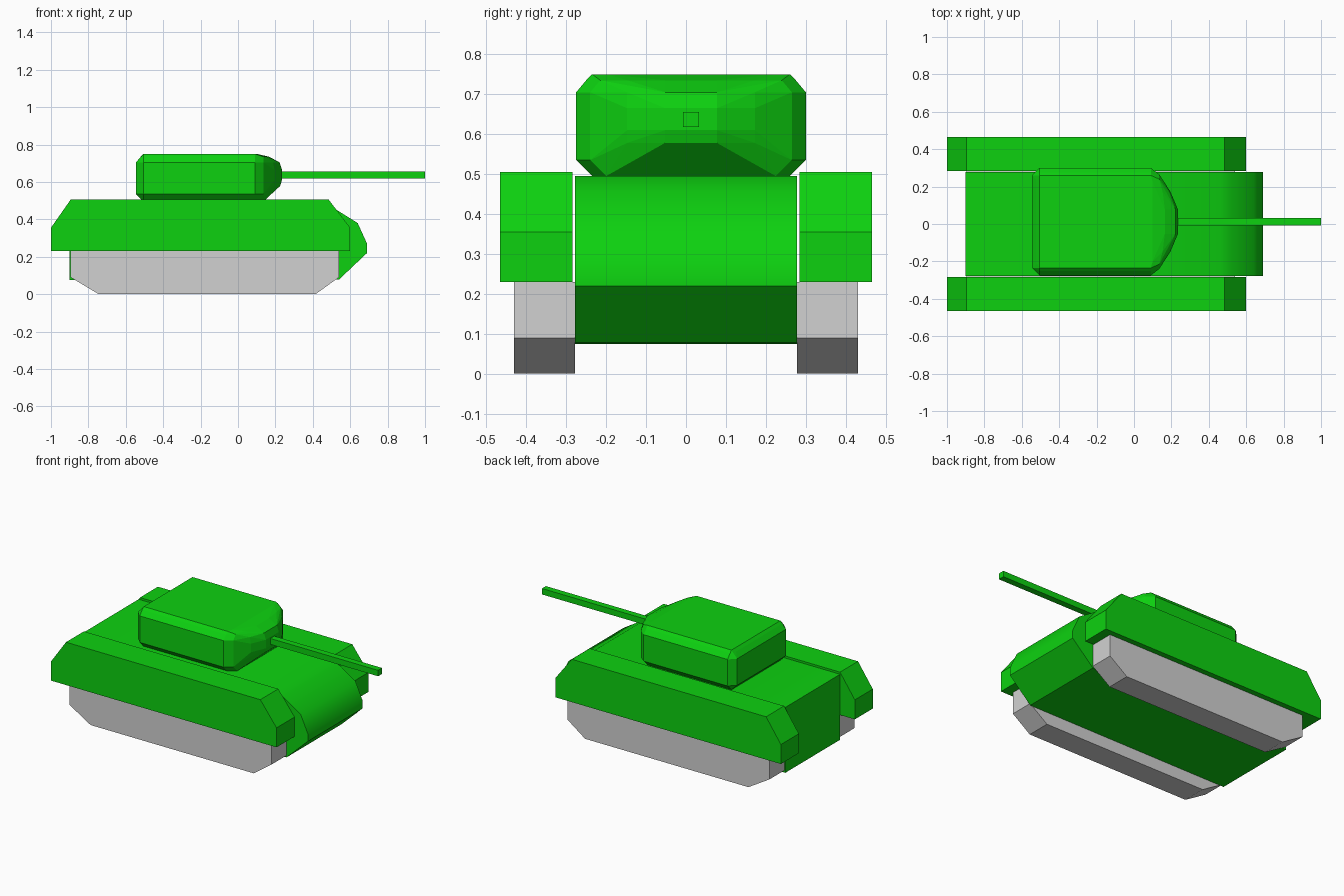
import bpy
import bmesh
import math

old = bpy.data.objects.get("Cube")
if old:
    bpy.data.objects.remove(old, do_unlink=True)


def make_material(name, colour):
    mat = bpy.data.materials.new(name)
    mat.use_nodes = True
    mat.diffuse_color = colour
    mat.node_tree.nodes["Principled BSDF"].inputs["Base Color"].default_value = colour
    return mat


GREEN = make_material("armour green", (0.004, 0.64, 0.005, 1))
GREY = make_material("track grey", (0.64, 0.64, 0.64, 1))


def finish(name, bm, mat):
    bmesh.ops.recalc_face_normals(bm, faces=bm.faces)
    mesh = bpy.data.meshes.new(name)
    bm.to_mesh(mesh)
    bm.free()
    mesh.materials.append(mat)
    obj = bpy.data.objects.new(name, mesh)
    bpy.context.collection.objects.link(obj)
    return obj


def extrude_profile(name, profile, y0, y1, mat):
    """Side profile in x and z, swept along y."""
    bm = bmesh.new()
    near, far = ([bm.verts.new((x, y, z)) for x, z in profile] for y in (y0, y1))
    bm.faces.new(near)
    bm.faces.new(far)
    for i in range(len(profile)):
        j = (i + 1) % len(profile)
        bm.faces.new((near[i], near[j], far[j], far[i]))
    return finish(name, bm, mat)


# Hull with a rounded nose
hull = extrude_profile("hull", [
    (-0.9, 0.075), (-0.9, 0.495), (0.46, 0.495), (0.52, 0.455), (0.64, 0.38),
    (0.69, 0.27), (0.69, 0.22), (0.54, 0.078)], -0.278, 0.278, GREEN)
bpy.context.view_layer.objects.active = hull
hull.select_set(True)
bpy.ops.object.shade_smooth_by_angle(angle=math.radians(35))

# Fenders and tracks on both sides
fender = [(-1, 0.23), (-1, 0.355), (-0.895, 0.505), (0.485, 0.505), (0.6, 0.355), (0.6, 0.23)]
track = [(-0.895, 0.23), (-0.895, 0.09), (-0.745, 0), (0.415, 0), (0.54, 0.09), (0.54, 0.23)]
for side, sign in (("left", 1), ("right", -1)):
    extrude_profile(side + "_fender", fender, sign * 0.284, sign * 0.466, GREEN)
    extrude_profile(side + "_track", track, sign * 0.278, sign * 0.431, GREY)

# Turret: chamfered rings with a bulging front, wrapped in one convex skin
MID = 0.0125
bm = bmesh.new()
for z, inset, nose in ((0.495, 0.04, 0.135), (0.535, 0, 0.175), (0.578, 0, 0.225),
                       (0.61, 0, 0.235), (0.665, 0, 0.235), (0.705, 0, 0.222),
                       (0.735, 0.025, 0.165), (0.75, 0.04, 0.1)):
    width = 0.2875 - inset
    shoulder = min(0.135, nose)
    outline = [(-0.545 + inset, width - 0.04), (-0.505, width), (0.09, width),
               (shoulder, width - 0.035),
               (shoulder + (nose - shoulder) * 0.6, 0.16), (nose, 0.065)]
    for x, y in outline:
        for sign in (1, -1):
            bm.verts.new((x, MID + sign * y, z))
hull_result = bmesh.ops.convex_hull(bm, input=bm.verts)
spare = [v for v in bm.verts if not v.link_faces]
bmesh.ops.delete(bm, geom=spare, context='VERTS')
bmesh.ops.dissolve_limit(bm, angle_limit=math.radians(1), verts=bm.verts, edges=bm.edges)
finish("turret", bm, GREEN)

# Square gun barrel
extrude_profile("gun_barrel", [(0.2, 0.618), (0.2, 0.656), (1, 0.656), (1, 0.618)],
                MID - 0.02, MID + 0.02, GREEN)
